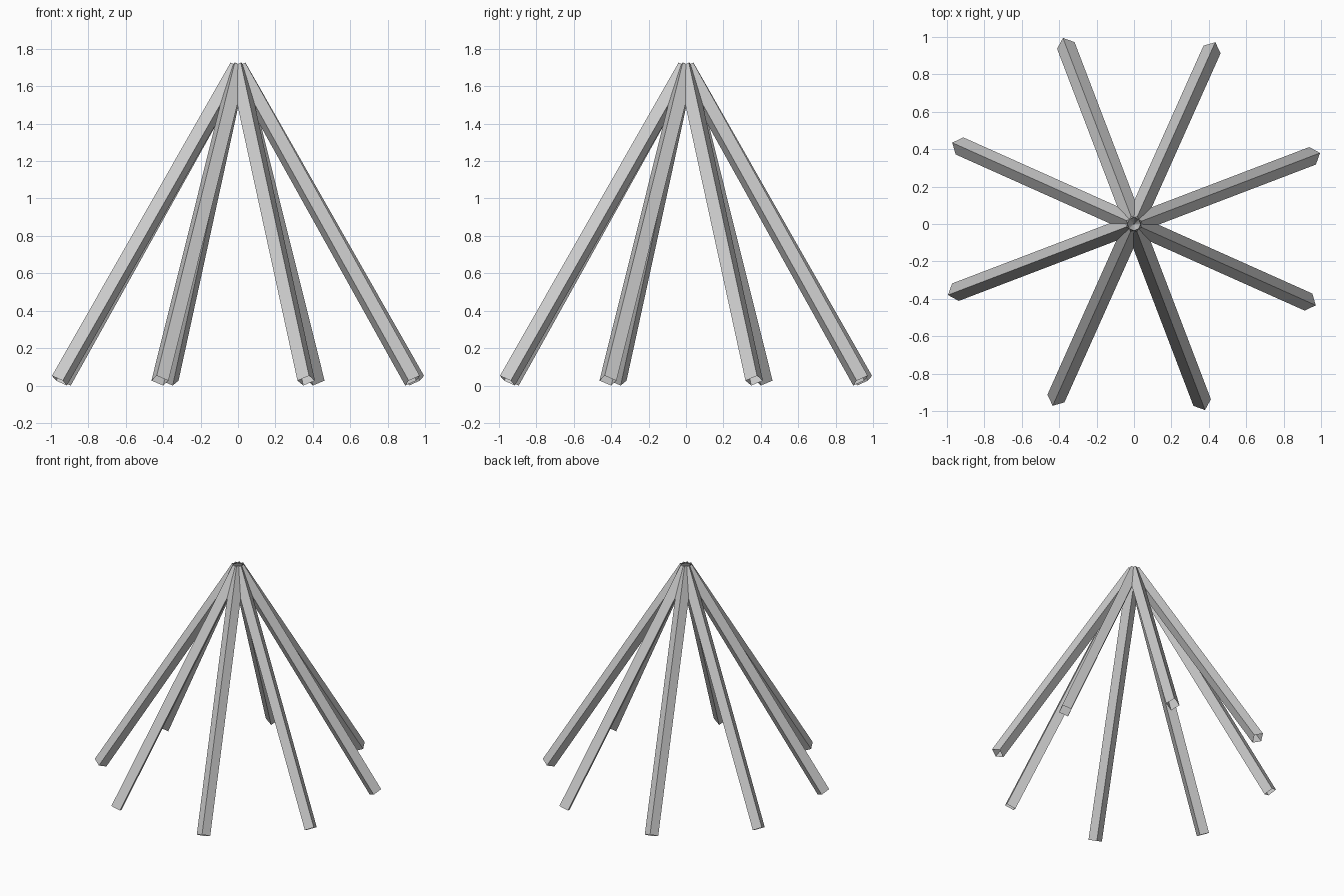
import bpy, bmesh, math
from mathutils import Vector

if "Cube" in bpy.data.objects:
    bpy.data.objects.remove(bpy.data.objects["Cube"])

COUNT = 8
HALF_DIAG = 0.05          # half diagonal of the square section
FOOT_R, FOOT_Z, TOP_Z = 1.022, 0.026, 1.70
START = math.radians(20.9)


def make_pole(index):
    """Square open-ended tube from the apex to the ground, one edge outward."""
    a = START + index * math.tau / COUNT
    radial = Vector((math.cos(a), math.sin(a), 0))
    side = Vector((-math.sin(a), math.cos(a), 0))
    foot = radial * FOOT_R + Vector((0, 0, FOOT_Z))
    top = Vector((0, 0, TOP_Z))
    out = side.cross((top - foot).normalized()).normalized()
    if out.dot(radial) < 0:
        out.negate()

    bm = bmesh.new()
    rings = []
    for centre in (foot, top):
        rings.append([bm.verts.new(centre + HALF_DIAG * (
            out * math.cos(k * math.pi / 2) + side * math.sin(k * math.pi / 2)))
            for k in range(4)])
    low, high = rings
    for k in range(4):
        n = (k + 1) % 4
        bm.faces.new((low[k], low[n], high[n], high[k]))
    mesh = bpy.data.meshes.new(f"pole_{index + 1}")
    bm.to_mesh(mesh)
    bm.free()
    obj = bpy.data.objects.new(f"pole_{index + 1}", mesh)
    bpy.context.collection.objects.link(obj)


# Ring of leaning poles meeting at the apex
for i in range(COUNT):
    make_pole(i)
